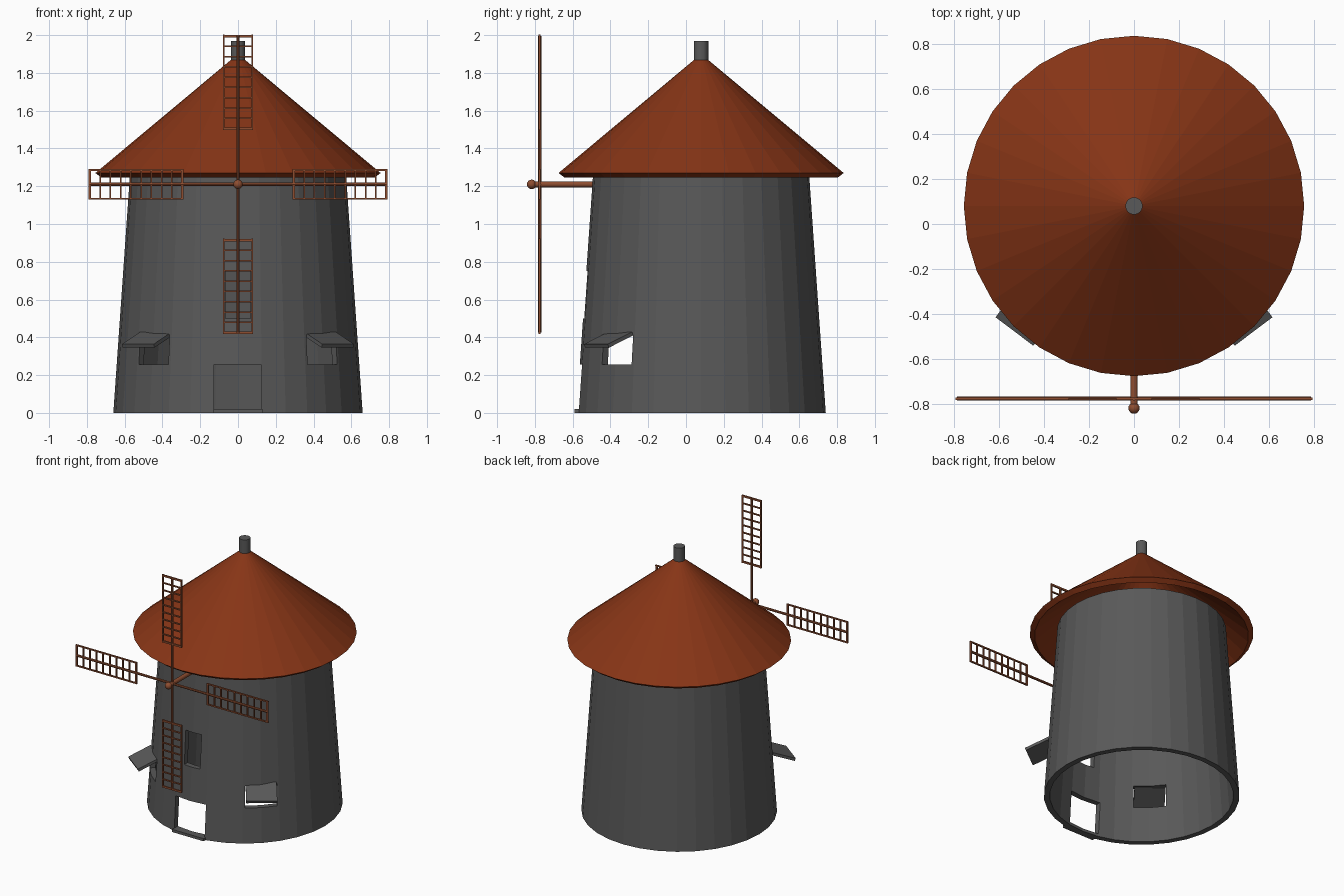
import bpy, bmesh
from math import radians, sin, cos, pi, atan2, hypot
from mathutils import Matrix, Vector

if "Cube" in bpy.data.objects:
    bpy.data.objects.remove(bpy.data.objects["Cube"])

CY = 0.08       # tower axis
HUB = Vector((0, -0.775, 1.21))


def material(name, rgb):
    m = bpy.data.materials.new(name)
    m.diffuse_color = (*rgb, 1)
    m.use_nodes = True
    m.node_tree.nodes["Principled BSDF"].inputs["Base Color"].default_value = m.diffuse_color
    return m


STONE = material("dark_stone", (0.10, 0.10, 0.10))
TILE = material("roof_red", (0.24, 0.035, 0.008))
WOOD = material("wood", (0.27, 0.075, 0.03))


def finish(name, bm, mat):
    bmesh.ops.recalc_face_normals(bm, faces=bm.faces)
    me = bpy.data.meshes.new(name)
    bm.to_mesh(me)
    bm.free()
    ob = bpy.data.objects.new(name, me)
    bpy.context.collection.objects.link(ob)
    me.materials.append(mat)
    return ob


def lathe(name, profile, mat, n=32):
    """Closed ring profile of (radius, z); radius 0 collapses to a point."""
    bm = bmesh.new()
    rings = [[bm.verts.new((r * sin(2 * pi * i / n), CY + r * cos(2 * pi * i / n), z))
              for i in range(n)] for r, z in profile]
    for a, b in zip(rings, rings[1:] + rings[:1]):
        for i in range(n):
            j = (i + 1) % n
            bm.faces.new((a[i], a[j], b[j], b[i]))
    bmesh.ops.remove_doubles(bm, verts=bm.verts, dist=1e-5)
    return finish(name, bm, mat)


def add_box(bm, center, size, rot=Matrix()):
    bmesh.ops.create_cube(bm, size=1, matrix=Matrix.Translation(center) @ rot @ Matrix.Diagonal((*size, 1)))


def add_rod(bm, p, q, r, n=12):
    p, q = Vector(p), Vector(q)
    rot = (q - p).to_track_quat('Z', 'Y').to_matrix().to_4x4()
    bmesh.ops.create_cone(bm, cap_ends=True, segments=n, radius1=r, radius2=r,
                          depth=(q - p).length, matrix=Matrix.Translation((p + q) / 2) @ rot)


# Tower: hollow tapered wall, open at the bottom
tower = lathe("tower", [(0.66, 0), (0.57, 1.29), (0.53, 1.29), (0.62, 0)], STONE)

# Openings: door, upper front window, two angled side windows
bm = bmesh.new()
add_box(bm, (-0.003, -0.55, 0.1375), (0.25, 0.3, 0.235))
add_box(bm, (0, -0.52, 0.625), (0.13, 0.3, 0.25))
for s in (-1, 1):
    add_box(bm, (s * 0.45, -0.37, 0.335), (0.22, 0.26, 0.16), Matrix.Rotation(s * radians(40), 4, 'Z'))
cutter = finish("opening_cutter", bm, STONE)
cutter.hide_render = True
mod = tower.modifiers.new("openings", 'BOOLEAN')
mod.operation, mod.solver, mod.object = 'DIFFERENCE', 'EXACT', cutter
bpy.context.view_layer.objects.active = tower
bpy.ops.object.modifier_apply(modifier=mod.name)
bpy.data.objects.remove(cutter)

# Sloping canopies over the side windows
for s, side in ((-1, "left"), (1, "right")):
    bm = bmesh.new()
    rot = Matrix.Rotation(s * radians(37), 4, 'Z') @ Matrix.Rotation(atan2(0.065, 0.16), 4, 'X')
    add_box(bm, (s * 0.48, -0.41, 0.387), (0.21, hypot(0.16, 0.065), 0.02), rot)
    finish(side + "_window_canopy", bm, STONE)

# Roof shell and chimney cap
lathe("roof", [(0.755, 1.27), (0, 1.90), (0, 1.855), (0.722, 1.245)], TILE)
lathe("chimney", [(0, 1.84), (0.038, 1.84), (0.038, 1.97), (0, 1.97)], STONE)

# Sail axle with rounded end
bm = bmesh.new()
add_rod(bm, (0, -0.82, HUB.z), (0, -0.44, HUB.z), 0.016, 16)
bmesh.ops.create_uvsphere(bm, u_segments=16, v_segments=10, radius=0.025,
                          matrix=Matrix.Translation((0, -0.817, HUB.z)))
axle = finish("sail_axle", bm, WOOD)
for p in axle.data.polygons:
    p.use_smooth = len(p.vertices) < 5

# Four lattice sails
for k, side in enumerate(("top", "right", "bottom", "left")):
    bm = bmesh.new()
    add_rod(bm, (0, 0, 0), (0, 0, 0.785), 0.009, 8)
    for x in (-0.076, 0.076):
        add_box(bm, (x, 0, 0.54), (0.009, 0.011, 0.505))
    for i in range(10):
        end = i in (0, 9)
        add_box(bm, (0, 0, 0.295 + i * 0.49 / 9), (0.16, 0.011, 0.013 if end else 0.008))
    bm.transform(Matrix.Translation(HUB) @ Matrix.Rotation(k * pi / 2, 4, 'Y'))
    finish(side + "_sail", bm, WOOD)

# Door sill
bm = bmesh.new()
add_box(bm, (0, -0.565, 0.01), (0.26, 0.05, 0.02))
finish("door_sill", bm, STONE)
